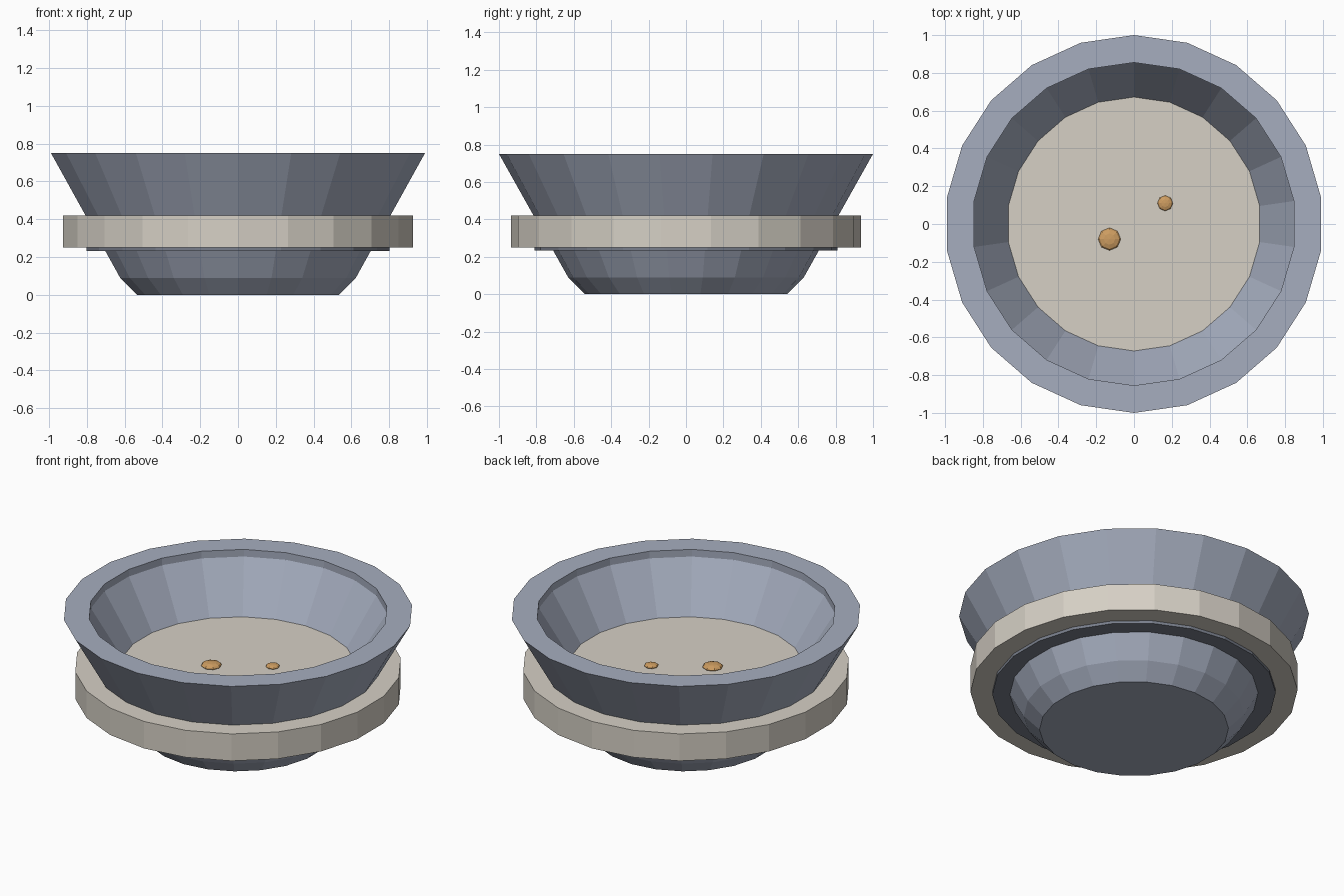
import bpy
import bmesh
import math

SIDES = 22
FLOOR_Z = 0.41

cube = bpy.data.objects.get("Cube")
if cube:
    bpy.data.objects.remove(cube, do_unlink=True)


def make_material(name, rgb):
    mat = bpy.data.materials.new(name)
    mat.use_nodes = True
    color = (*rgb, 1.0)
    mat.diffuse_color = color
    mat.node_tree.nodes["Principled BSDF"].inputs["Base Color"].default_value = color
    return mat


slate = make_material("slate_blue", (0.38, 0.42, 0.52))
dark_slate = make_material("dark_slate", (0.19, 0.21, 0.26))
cream = make_material("cream", (0.67, 0.63, 0.56))
amber = make_material("amber", (0.62, 0.34, 0.12))


def finish(bm, name, mat):
    bmesh.ops.recalc_face_normals(bm, faces=bm.faces)
    mesh = bpy.data.meshes.new(name)
    bm.to_mesh(mesh)
    bm.free()
    mesh.materials.append(mat)
    obj = bpy.data.objects.new(name, mesh)
    bpy.context.collection.objects.link(obj)
    return obj


def lathe(name, profile, mat, closed=False):
    """Turn a (radius, z) profile; open profiles get flat end caps."""
    bm = bmesh.new()
    rings = []
    for r, z in profile:
        angles = [math.pi / 2 + math.tau * i / SIDES for i in range(SIDES)]
        rings.append([bm.verts.new((r * math.cos(a), r * math.sin(a), z)) for a in angles])
    pairs = list(zip(rings, rings[1:]))
    if closed:
        pairs.append((rings[-1], rings[0]))
    else:
        bm.faces.new(rings[0])
        bm.faces.new(rings[-1])
    for low, high in pairs:
        for i in range(SIDES):
            j = (i + 1) % SIDES
            bm.faces.new((low[i], low[j], high[j], high[i]))
    return finish(bm, name, mat)


def pebble(name, x, y, radius, height):
    bm = bmesh.new()
    bmesh.ops.create_uvsphere(bm, u_segments=8, v_segments=6, radius=1)
    bmesh.ops.scale(bm, vec=(radius, radius, height), verts=bm.verts)
    obj = finish(bm, name, amber)
    obj.location = (x, y, FLOOR_Z + 0.005)


# Bowl: foot, flared wall, flat rim, short lip and sloping inside
lathe("bowl", [(0.54, 0), (0.63, 0.09), (1.0, 0.75), (0.855, 0.75),
               (0.855, 0.705), (0.67, FLOOR_Z - 0.005)], slate)

# Filling surface inside the bowl
lathe("bowl_floor", [(0.66, FLOOR_Z - 0.02), (0.672, FLOOR_Z)], cream)

# Collar around the outside and the thin ring under it
lathe("collar", [(0.70, 0.25), (0.935, 0.25), (0.935, 0.42), (0.79, 0.42)], cream, closed=True)
lathe("under_ring", [(0.69, 0.232), (0.81, 0.232), (0.81, 0.252), (0.69, 0.252)],
      dark_slate, closed=True)

# Two flat pebbles
pebble("large_pebble", -0.13, -0.08, 0.06, 0.02)
pebble("small_pebble", 0.165, 0.11, 0.041, 0.014)
